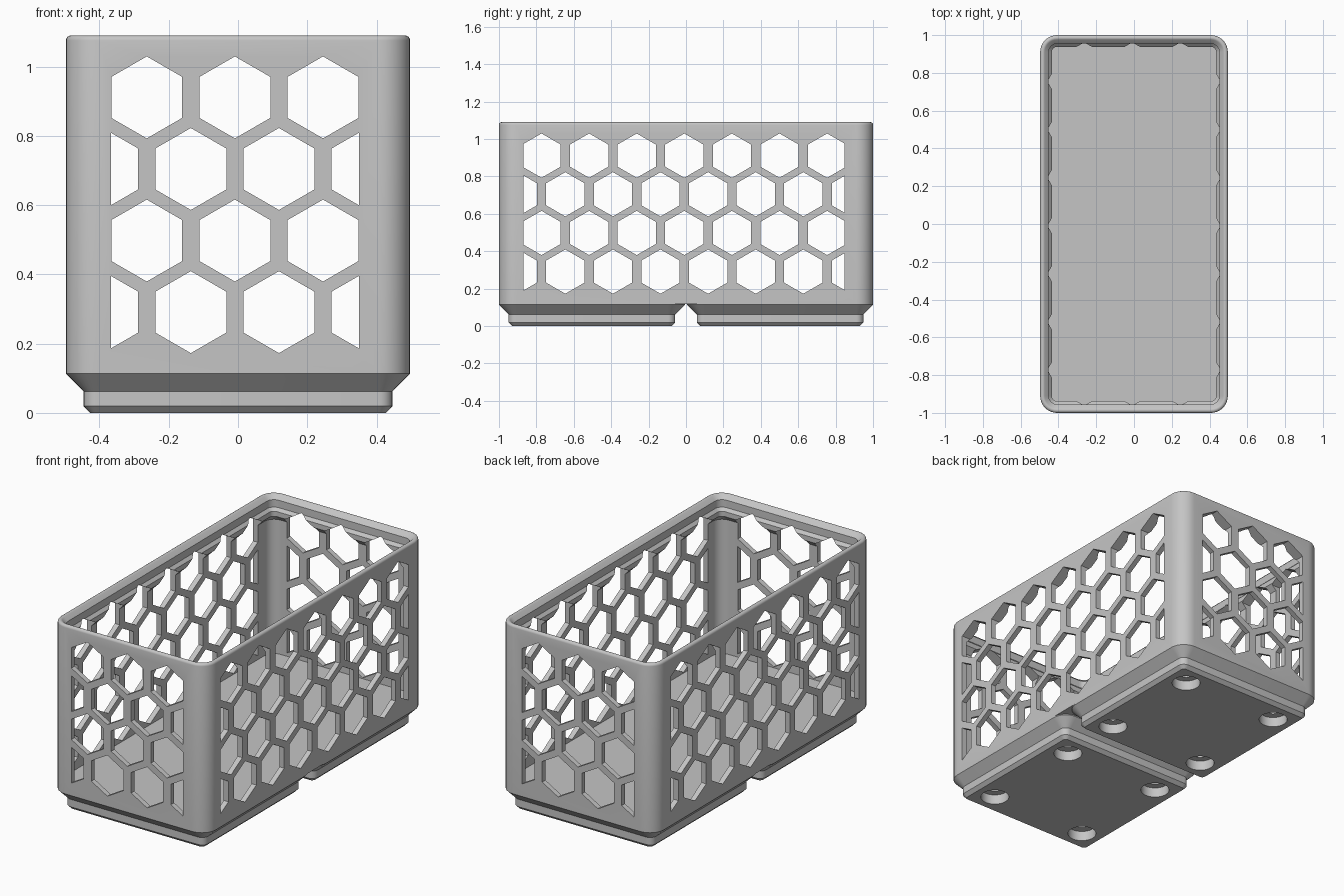
import bpy, bmesh, math
from mathutils import Vector

cube = bpy.data.objects.get("Cube")
if cube:
    bpy.data.objects.remove(cube, do_unlink=True)

HALF_X, HALF_Y, CORNER = 0.497, 1.0, 0.09
GAP_TOP, FLOOR, TOP, WALL = 0.119, 0.168, 1.09, 0.03

grey = bpy.data.materials.new("plain grey")
grey.use_nodes = True
colour = (0.56, 0.56, 0.56, 1)
grey.diffuse_color = colour
grey.node_tree.nodes["Principled BSDF"].inputs["Base Color"].default_value = colour


def make_object(name, bm):
    bmesh.ops.recalc_face_normals(bm, faces=bm.faces)
    mesh = bpy.data.meshes.new(name)
    bm.to_mesh(mesh)
    bm.free()
    mesh.materials.append(grey)
    obj = bpy.data.objects.new(name, mesh)
    bpy.context.collection.objects.link(obj)
    return obj


def rounded_loft(name, half_x, half_y, centre_y, profile, steps=8):
    """Skin rounded rectangles given as (inset, height) pairs, capped at both ends."""
    bm = bmesh.new()
    rings = []
    for inset, z in profile:
        r = CORNER - inset
        ring = []
        for quarter, (sx, sy) in enumerate([(1, 1), (-1, 1), (-1, -1), (1, -1)]):
            for i in range(steps + 1):
                a = (quarter + i / steps) * math.pi / 2
                ring.append(bm.verts.new((sx * (half_x - CORNER) + r * math.cos(a),
                                          centre_y + sy * (half_y - CORNER) + r * math.sin(a), z)))
        rings.append(ring)
    for low, high in zip(rings, rings[1:]):
        for i in range(len(low)):
            j = (i + 1) % len(low)
            bm.faces.new((low[i], low[j], high[j], high[i]))
    bm.faces.new(rings[0])
    bm.faces.new(rings[-1])
    return make_object(name, bm)


def honeycomb_cutter(name, columns, limits, along_y):
    """Hexagonal prisms in four staggered rows, trimmed at the two side limits."""
    bm = bmesh.new()
    pitch, radius, shift = 0.2545, 0.1183, -0.009
    for row in range(4):
        count = columns + 1 - row % 2
        for col in range(count):
            u = shift + (col - (count - 1) / 2) * pitch
            z = 0.291 + row * 0.2067
            bm.faces.new([bm.verts.new((u + radius * math.sin(k * math.pi / 3), 0,
                                        z + radius * math.cos(k * math.pi / 3)))
                          for k in range(6)])
    for limit, side in zip(limits, (-1, 1)):
        bmesh.ops.bisect_plane(bm, geom=bm.verts[:] + bm.edges[:] + bm.faces[:],
                               plane_co=(limit, 0, 0), plane_no=(side, 0, 0), clear_outer=True)
    bmesh.ops.translate(bm, verts=bm.verts, vec=(0, -1.5, 0))
    out = bmesh.ops.extrude_face_region(bm, geom=bm.faces[:])
    moved = [v for v in out["geom"] if isinstance(v, bmesh.types.BMVert)]
    bmesh.ops.translate(bm, verts=moved, vec=(0, 3, 0))
    if not along_y:
        for v in bm.verts:
            v.co = Vector((-v.co.y, v.co.x, v.co.z))
    return make_object(name, bm)


def hole_cutter(name, centre_y, radius, bottom, top):
    """Four upright cylinders around the centre of one foot."""
    bm = bmesh.new()
    for sx in (-1, 1):
        for sy in (-1, 1):
            out = bmesh.ops.create_cone(bm, cap_ends=True, segments=32, radius1=radius,
                                        radius2=radius, depth=top - bottom)
            bmesh.ops.translate(bm, verts=out["verts"],
                                vec=(sx * 0.311, centre_y + sy * 0.311, (top + bottom) / 2))
    return make_object(name, bm)


def cut(obj, *cutters):
    for cutter in cutters:
        mod = obj.modifiers.new("cut", 'BOOLEAN')
        mod.operation, mod.solver, mod.object = 'DIFFERENCE', 'EXACT', cutter
    bpy.context.view_layer.update()
    evaluated = obj.evaluated_get(bpy.context.evaluated_depsgraph_get())
    mesh = bpy.data.meshes.new_from_object(evaluated)
    obj.modifiers.clear()
    obj.data = mesh
    for cutter in cutters:
        bpy.data.objects.remove(cutter, do_unlink=True)


# Basket: outer wall, rounded rim, stepped stacking lip, inner wall and floor
rim = 0.0144
rim_arc = [(rim * (1 - math.cos(a)), TOP - rim + rim * math.sin(a))
           for a in [i * math.pi / 8 for i in range(7)]]
basket = rounded_loft("basket", HALF_X, HALF_Y, 0, [
    (0, GAP_TOP), *rim_arc, (0.0455, 1.0655), (0.0455, 1.0225),
    (0.062, 1.006), (0.062, 0.977), (WALL, 0.977 - 0.062 + WALL), (WALL, FLOOR)])
cut(basket,
    honeycomb_cutter("end_cutter", 3, (-0.367, 0.349), True),
    honeycomb_cutter("side_cutter", 7, (-0.87, 0.848), False))
parts = [basket]

# Two stepped feet with magnet and screw holes
for name, side in (("front_foot", -1), ("back_foot", 1)):
    y = side * 0.503
    foot = rounded_loft(name, HALF_X, 0.497, y, [
        (0.0707, 0), (0.0515, 0.0192), (0.0515, 0.0623), (0, 0.1138), (0, GAP_TOP)])
    cut(foot, hole_cutter("magnet_cutter", y, 0.077, -0.05, 0.0575),
        hole_cutter("screw_cutter", y, 0.036, 0.03, 0.2))
    parts.append(foot)

# Smooth the rounded corners, keep the chamfers crisp
bpy.ops.object.select_all(action='DESELECT')
for part in parts:
    part.select_set(True)
bpy.context.view_layer.objects.active = basket
bpy.ops.object.shade_smooth_by_angle(angle=math.radians(30))
